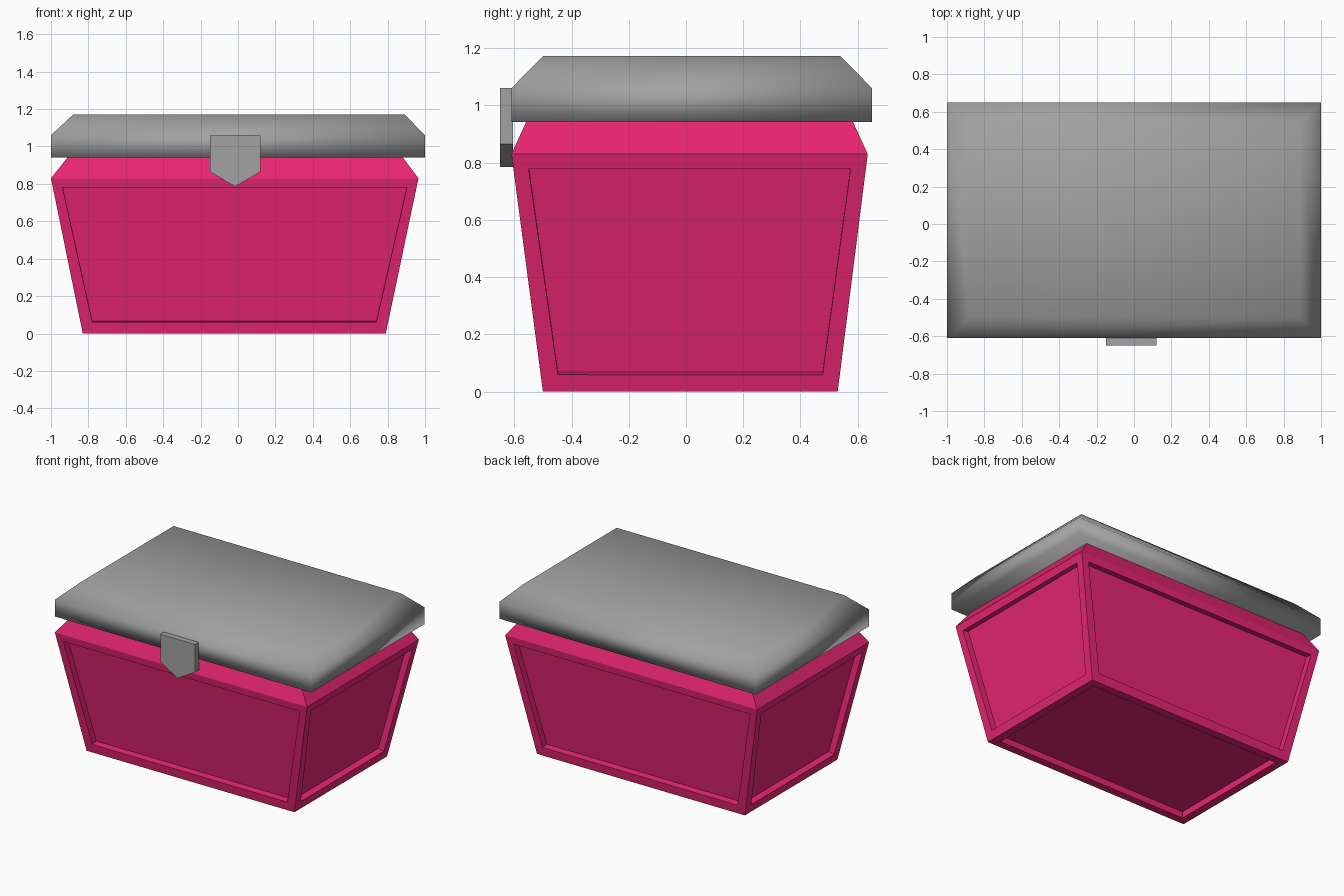
import bpy
import bmesh

cube = bpy.data.objects.get("Cube")
if cube:
    bpy.data.objects.remove(cube, do_unlink=True)


def material(name, colour):
    mat = bpy.data.materials.new(name)
    mat.use_nodes = True
    mat.diffuse_color = (*colour, 1)
    mat.node_tree.nodes["Principled BSDF"].inputs["Base Color"].default_value = (*colour, 1)
    return mat


pink = material("pink", (0.80, 0.019, 0.17))
grey = material("grey", (0.36, 0.36, 0.36))


def finish(bm, name, mat):
    bmesh.ops.recalc_face_normals(bm, faces=bm.faces)
    mesh = bpy.data.meshes.new(name)
    bm.to_mesh(mesh)
    bm.free()
    mesh.materials.append(mat)
    obj = bpy.data.objects.new(name, mesh)
    bpy.context.collection.objects.link(obj)
    return obj


def loft(levels):
    """Closed solid through rectangles given as (z, x0, x1, y0, y1)."""
    bm = bmesh.new()
    rings = [[bm.verts.new(p) for p in ((x0, y0, z), (x1, y0, z), (x1, y1, z), (x0, y1, z))]
             for z, x0, x1, y0, y1 in levels]
    for low, high in zip(rings, rings[1:]):
        for i in range(4):
            j = (i + 1) % 4
            bm.faces.new((low[i], low[j], high[j], high[i]))
    bm.faces.new(rings[0][::-1])
    bm.faces.new(rings[-1])
    bmesh.ops.recalc_face_normals(bm, faces=bm.faces)
    return bm


# Tapered chest body with recessed panels on the four walls and the base
body = loft([(0, -0.83, 0.79, -0.50, 0.53),
             (0.83, -1.0, 0.965, -0.61, 0.635),
             (0.95, -0.905, 0.875, -0.555, 0.58)])
panels = [f for f in body.faces if f.calc_center_median().z < 0.5]
bmesh.ops.inset_individual(body, faces=panels, thickness=0.08)
bmesh.ops.inset_individual(body, faces=panels, thickness=0, depth=-0.045)
finish(body, "chest_body", pink)

# Softly shaded lid with chamfered top
lid = loft([(0.942, -1.0, 1.0, -0.61, 0.65),
            (1.06, -1.0, 1.0, -0.61, 0.65),
            (1.172, -0.88, 0.89, -0.50, 0.54)])
for face in lid.faces:
    face.smooth = True
finish(lid, "lid", grey)

# Pointed latch plate on the front
latch = bmesh.new()
outline = [(-0.15, 1.06), (-0.15, 0.865), (-0.015, 0.785), (0.12, 0.865), (0.12, 1.06)]
plate = latch.faces.new([latch.verts.new((x, -0.65, z)) for x, z in outline])
side = bmesh.ops.extrude_face_region(latch, geom=[plate], use_keep_orig=True)
moved = [v for v in side["geom"] if isinstance(v, bmesh.types.BMVert)]
bmesh.ops.translate(latch, verts=moved, vec=(0, 0.045, 0))
finish(latch, "latch", grey)
